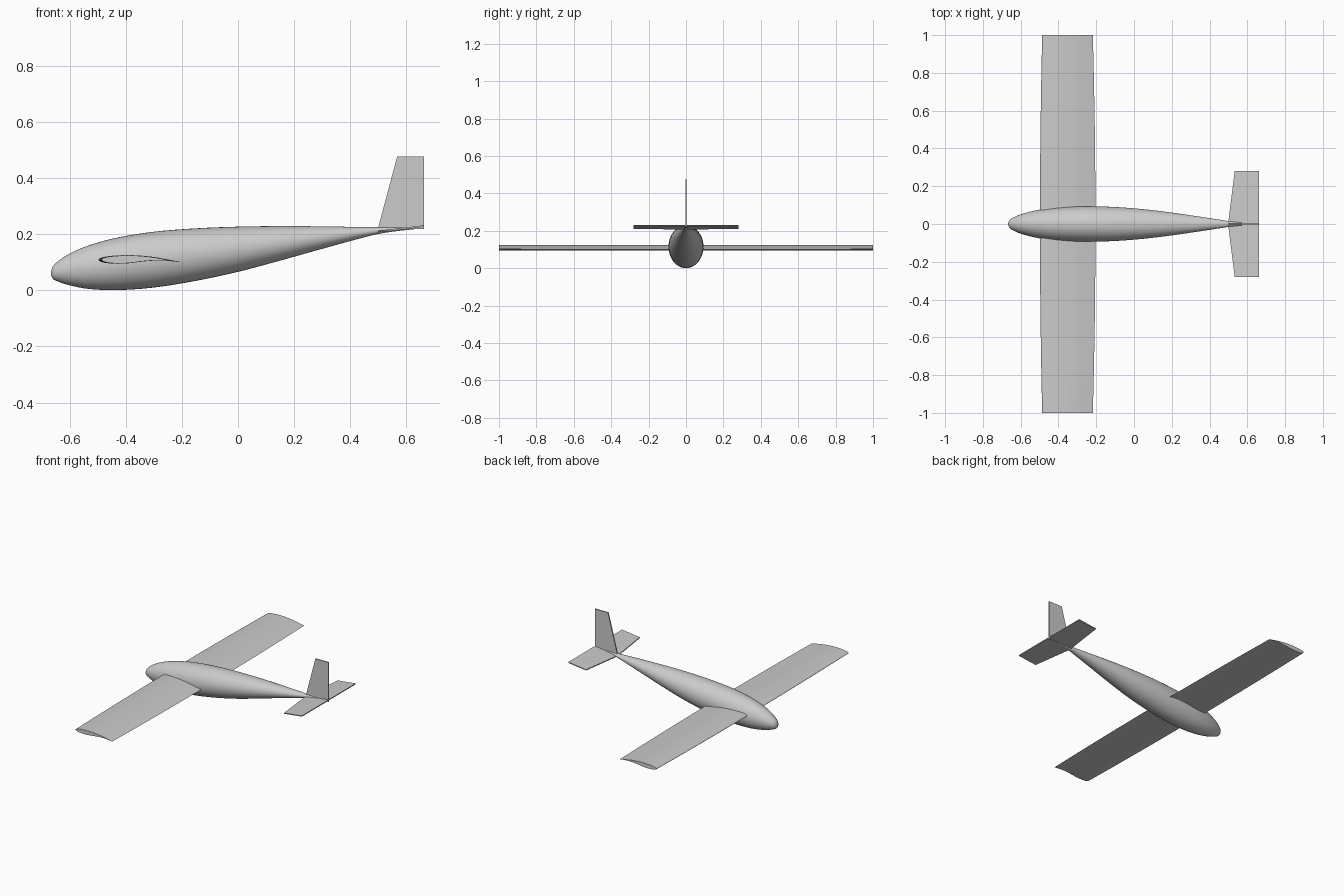
import bpy, bmesh, math

if "Cube" in bpy.data.objects:
    bpy.data.objects.remove(bpy.data.objects["Cube"], do_unlink=True)

GREY = (0.6, 0.6, 0.6, 1)
grey = bpy.data.materials.new("light grey")
grey.use_nodes = True
grey.diffuse_color = GREY
grey.node_tree.nodes["Principled BSDF"].inputs["Base Color"].default_value = GREY


def loft(name, rings, angle):
    """Skin a row of closed rings and cap both ends."""
    bm = bmesh.new()
    rows = [[bm.verts.new(p) for p in ring] for ring in rings]
    n = len(rows[0])
    for a, b in zip(rows, rows[1:]):
        for i in range(n):
            j = (i + 1) % n
            bm.faces.new((a[i], a[j], b[j], b[i]))
    bm.faces.new(rows[0])
    bm.faces.new(rows[-1])
    bmesh.ops.recalc_face_normals(bm, faces=bm.faces)
    mesh = bpy.data.meshes.new(name)
    bm.to_mesh(mesh)
    bm.free()
    mesh.materials.append(grey)
    obj = bpy.data.objects.new(name, mesh)
    bpy.context.collection.objects.link(obj)
    bpy.ops.object.select_all(action="DESELECT")
    obj.select_set(True)
    bpy.context.view_layer.objects.active = obj
    bpy.ops.object.shade_smooth_by_angle(angle=math.radians(angle))
    return obj


def smooth_curve(keys, t):
    """Catmull-Rom interpolation through a list of tuples, t from 0 to 1."""
    s = t * (len(keys) - 1)
    i = min(int(s), len(keys) - 2)
    f = s - i
    p1, p2 = keys[i], keys[i + 1]
    p0 = keys[i - 1] if i else p1
    p3 = keys[i + 2] if i + 2 < len(keys) else p2
    return [b + f * (c - a) / 2 + f * f * (a - 2.5 * b + 2 * c - d / 2)
            + f ** 3 * (1.5 * (b - c) + (d - a) / 2)
            for a, b, c, d in zip(p0, p1, p2, p3)]


# Fuselage: x, bottom, top, half width
stations = [(-0.667, 0.058, 0.062, 0.002), (-0.66, 0.041, 0.085, 0.02),
            (-0.64, 0.031, 0.105, 0.034), (-0.6, 0.018, 0.131, 0.051),
            (-0.53, 0.005, 0.161, 0.07), (-0.43, 0.001, 0.188, 0.086),
            (-0.3, 0.01, 0.209, 0.093), (-0.15, 0.034, 0.221, 0.092),
            (0.0, 0.066, 0.227, 0.083), (0.15, 0.106, 0.229, 0.067),
            (0.3, 0.148, 0.228, 0.046), (0.42, 0.181, 0.226, 0.028),
            (0.51, 0.203, 0.225, 0.014), (0.6, 0.215, 0.225, 0.005),
            (0.663, 0.221, 0.225, 0.002)]
rings = []
for k in range(53):
    x, low, high, half = smooth_curve(stations, k / 52)
    angles = [math.tau * i / 40 for i in range(40)]
    rings.append([(x, half * math.cos(a), (low + high) / 2 + (high - low) / 2 * math.sin(a))
                  for a in angles])
loft("fuselage", rings, 40)

# Wing: cambered section given as chord fraction and height, one per surface
upper = [(0, 0.108), (0.02, 0.115), (0.1, 0.121), (0.25, 0.125), (0.45, 0.125),
         (0.65, 0.12), (0.85, 0.11), (1, 0.101)]
lower = [(0.9, 0.104), (0.75, 0.107), (0.55, 0.103), (0.35, 0.096), (0.2, 0.095),
         (0.08, 0.098), (0.02, 0.103)]
section = [smooth_curve(upper, i / 28) for i in range(29)]
section += [smooth_curve(lower, i / 24) for i in range(25)]
rings = []
for k in range(-8, 9):
    y = k / 8
    front = -0.498 + 0.012 * y * y
    back = -0.204 - 0.014 * y * y
    rings.append([(front + (back - front) * u, y, 0.109 + (z - 0.109) * (1 - 0.08 * y * y))
                  for u, z in section])
loft("wing", rings, 40)

# Tailplane: thin swept plate, slightly raised at the back
rings = []
for y, front in ((-0.28, 0.533), (0, 0.498), (0.28, 0.533)):
    nose = 0.207 + 0.11 * (front - 0.5)
    rings.append([(front, y, nose), (0.663, y, 0.226), (0.663, y, 0.232), (front, y, nose + 0.006)])
loft("tailplane", rings, 30)

# Fin: thin upright plate with a swept leading edge
rings = []
for z, front in ((0.218, 0.498), (0.477, 0.567)):
    rings.append([(front, -0.004, z), (0.663, -0.004, z), (0.663, 0.004, z), (front, 0.004, z)])
loft("fin", rings, 30)
